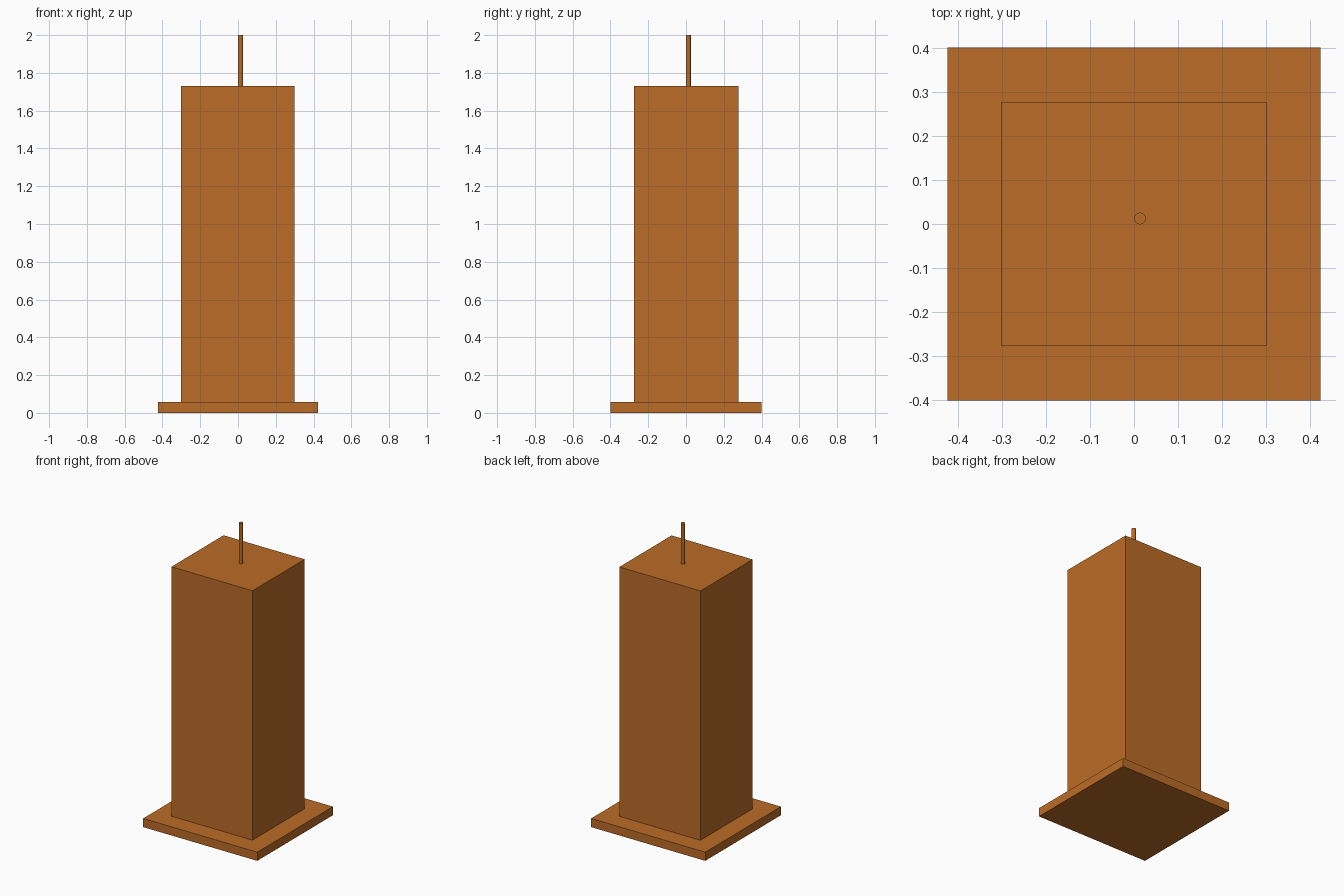
import bpy

if "Cube" in bpy.data.objects:
    bpy.data.objects.remove(bpy.data.objects["Cube"])

mat = bpy.data.materials.new("orange_brown")
mat.diffuse_color = (0.5, 0.15, 0.02, 1)
mat.use_nodes = True
mat.node_tree.nodes["Principled BSDF"].inputs["Base Color"].default_value = mat.diffuse_color


def finish(name):
    obj = bpy.context.object
    obj.name = name
    obj.data.materials.append(mat)
    return obj


def box(name, x0, x1, y0, y1, z0, z1):
    bpy.ops.mesh.primitive_cube_add(
        size=1, location=((x0 + x1) / 2, (y0 + y1) / 2, (z0 + z1) / 2))
    obj = finish(name)
    obj.scale = (x1 - x0, y1 - y0, z1 - z0)
    bpy.ops.object.transform_apply(location=False, rotation=False, scale=True)
    return obj


BASE_TOP, BODY_TOP, TIP = 0.058, 1.73, 2.0

# Flat ground slab
box("base_slab", -0.423, 0.423, -0.4, 0.4, 0, BASE_TOP)

# Tall main block
box("tower_block", -0.301, 0.3, -0.275, 0.277, BASE_TOP, BODY_TOP)

# Thin rooftop mast, slightly off centre
bpy.ops.mesh.primitive_cylinder_add(
    vertices=16, radius=0.0135, depth=TIP - BODY_TOP,
    location=(0.0135, 0.0125, (TIP + BODY_TOP) / 2))
finish("roof_mast")
